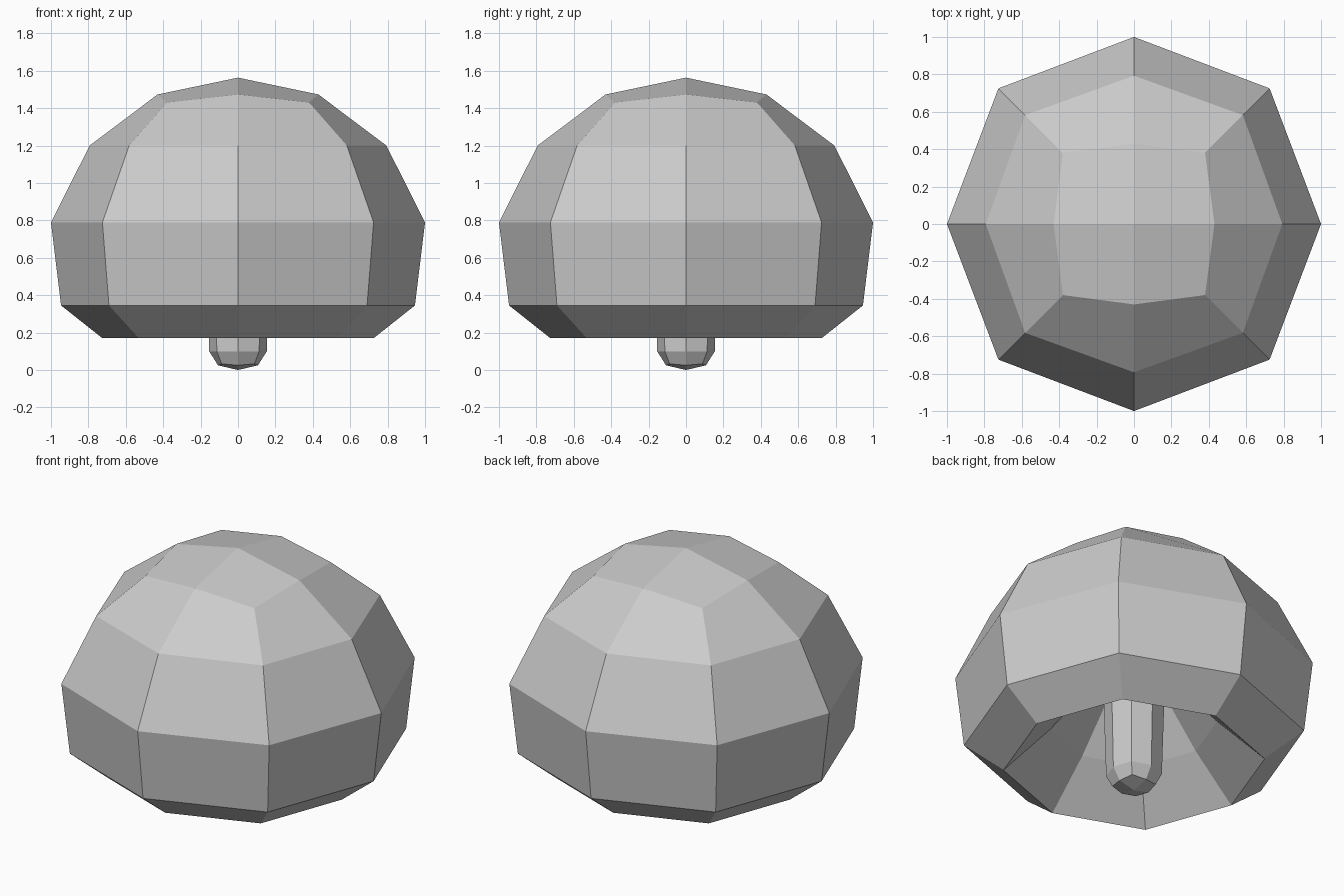
import bpy, bmesh

if "Cube" in bpy.data.objects:
    bpy.data.objects.remove(bpy.data.objects["Cube"])


def add_ring(bm, axis, diag, z, z_diag=None):
    """Eight points: 'axis' on the x/y axes, (diag, diag) on the corners."""
    zd = z if z_diag is None else z_diag
    pattern = [(axis, 0, z), (diag, diag, zd), (0, axis, z), (-diag, diag, zd),
               (-axis, 0, z), (-diag, -diag, zd), (0, -axis, z), (diag, -diag, zd)]
    return [bm.verts.new(p) for p in pattern]


def bridge(bm, a, b):
    for i in range(8):
        j = (i + 1) % 8
        bm.faces.new((a[i], a[j], b[j], b[i]))


def quad_cap(bm, ring, z):
    """Close a ring with four quads meeting at a centre point."""
    c = bm.verts.new((0, 0, z))
    for i in range(0, 8, 2):
        bm.faces.new((c, ring[i], ring[i + 1], ring[(i + 2) % 8]))


def loft(name, rings, tip_z):
    bm = bmesh.new()
    loops = [add_ring(bm, *r) for r in rings]
    quad_cap(bm, loops[0], tip_z)
    for a, b in zip(loops, loops[1:]):
        bridge(bm, a, b)
    bmesh.ops.recalc_face_normals(bm, faces=bm.faces[:])
    return bm, loops, name


def finish(bm, name):
    mesh = bpy.data.meshes.new(name)
    bm.to_mesh(mesh)
    bm.free()
    obj = bpy.data.objects.new(name, mesh)
    bpy.context.collection.objects.link(obj)
    return obj


# Dome: outer shell from the crown down to the rim, then the hollow inside
bm, loops, name = loft("dome_cap", [
    (0.43, 0.38, 1.473, 1.43),
    (0.793, 0.582, 1.20),
    (1.0, 0.725, 0.789),
    (0.946, 0.69, 0.345),
    (0.725, 0.53, 0.17),
    (0.46, 0.337, 0.43),
    (0.17, 0.127, 0.78),
], 1.563)
quad_cap(bm, loops[-1], 0.78)
bmesh.ops.recalc_face_normals(bm, faces=bm.faces[:])
finish(bm, name)

# Stem: rounded foot rising into the ceiling of the hollow
bm, loops, name = loft("stem", [
    (0.107, 0.088, 0.025, 0.033),
    (0.154, 0.113, 0.10),
    (0.17, 0.127, 0.78),
], 0.0)
finish(bm, name)
